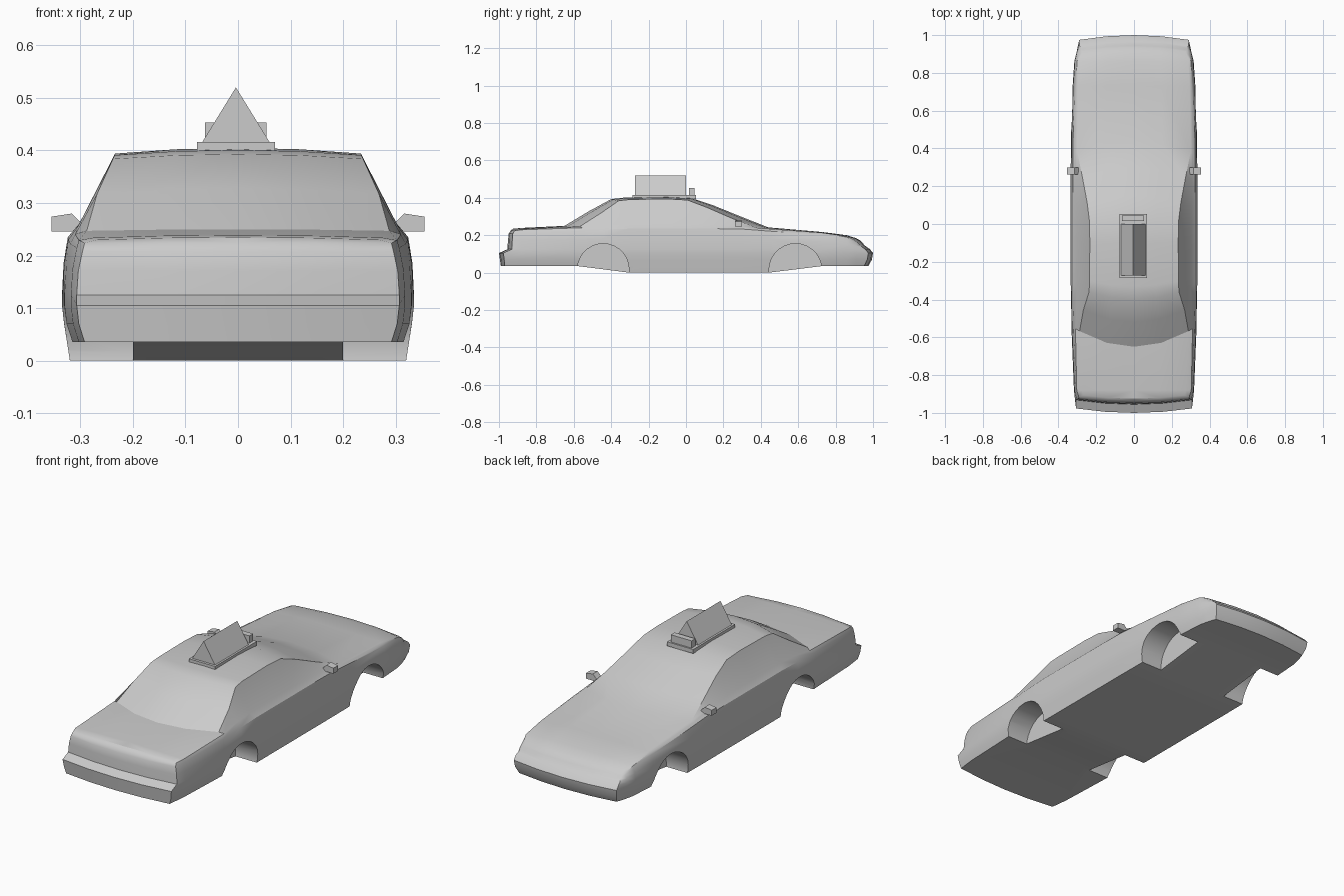
import bpy, bmesh, math
from mathutils import Matrix

if "Cube" in bpy.data.objects:
    bpy.data.objects.remove(bpy.data.objects["Cube"])

grey = bpy.data.materials.new("light grey")
grey.use_nodes = True
colour = (0.6, 0.6, 0.6, 1)
grey.diffuse_color = colour
grey.node_tree.nodes["Principled BSDF"].inputs["Base Color"].default_value = colour


def finish(name, bm, angle=None):
    bmesh.ops.recalc_face_normals(bm, faces=bm.faces)
    mesh = bpy.data.meshes.new(name)
    bm.to_mesh(mesh)
    bm.free()
    mesh.materials.append(grey)
    ob = bpy.data.objects.new(name, mesh)
    bpy.context.collection.objects.link(ob)
    if angle:
        smooth(ob, angle)
    return ob


def smooth(ob, angle):
    bpy.ops.object.select_all(action='DESELECT')
    ob.select_set(True)
    bpy.context.view_layer.objects.active = ob
    bpy.ops.object.shade_smooth_by_angle(angle=math.radians(angle))


def prism(name, outline, y0, y1):
    """Extrude an (x, z) outline along y."""
    bm = bmesh.new()
    ends = [[bm.verts.new((x, y, z)) for x, z in outline] for y in (y0, y1)]
    bm.faces.new(ends[0])
    bm.faces.new(ends[1])
    n = len(outline)
    for i in range(n):
        j = (i + 1) % n
        bm.faces.new((ends[0][i], ends[0][j], ends[1][j], ends[1][i]))
    return finish(name, bm)


def box(name, x0, x1, y0, y1, z0, z1):
    return prism(name, [(x0, z0), (x1, z0), (x1, z1), (x0, z1)], y0, y1)


def half_section(y, y_low, floor, w, zs, wg, zg, we, ze, zt, bow):
    """Half cross-section: floor, flank, shoulder, glass base, roof edge, crown."""
    low = [(0, floor), (w / 2 - .0075, floor), (w - .015, floor), (w - .004, .07),
           (w, .105), (w, .125), (w - .003, .125 + .55 * (zs - .125)), (w - .011, zs)]
    high = [(wg, zg), (we, ze), (we / 2, zt - .25 * (zt - ze)), (0, zt)]
    return ([(x, y_low, z) for x, z in low] +
            [(x, y - bow * x * x, z) for x, z in high])


def end_section(profile, bow, *sizes):
    """Close an end: each row takes its own y from the end profile."""
    pts = half_section(0, 0, *sizes, 0)
    ys = [profile[0]] * 2 + profile + [profile[-1]] * 2
    return [(x, y - bow * x * x, z) for (x, _, z), y in zip(pts, ys)]


# y, low y, floor, half width, shoulder z, glass base x z, roof edge x z, top z, bow
stations = [
    (-.88, -.88, .035, .318, .215, .303, .229, .275, .234, .239, 0),
    (-.65, -.578, .035, .330, .222, .310, .240, .288, .247, .250, -1),
    (-.52, -.44, .0175, .334, .230, .305, .255, .268, .318, .328, -.9),
    (-.40, -.305, 0, .335, .235, .302, .260, .238, .384, .393, -.7),
    (-.33, -.24, 0, .335, .235, .302, .261, .235, .391, .401, -.5),
    (-.10, -.10, 0, .335, .235, .302, .261, .234, .394, .405, 0),
    (.03, .03, 0, .335, .235, .302, .260, .235, .388, .399, .4),
    (.15, .15, 0, .335, .235, .303, .258, .248, .348, .358, .6),
    (.30, .30, 0, .335, .233, .306, .252, .274, .288, .297, .65),
    (.44, .444, 0, .334, .222, .312, .234, .300, .239, .242, .65),
    (.73, .727, .035, .325, .200, .306, .210, .294, .213, .217, 0),
    (.86, .86, .035, .316, .178, .302, .190, .288, .195, .200, 0),
    (.91, .91, .035, .304, .160, .292, .172, .280, .178, .184, .2),
]
tail = [-.99, -.995, -1, -.955, -.952, -.948, -.938, -.925]
nose = [.975, .994, 1, .984, .967, .955, .945, .935]
sections = ([end_section(tail, -.25, .035, .307, .208, .292, .224, .268, .230, .235)]
            + [half_section(*s) for s in stations]
            + [end_section(nose, .3, .035, .290, .146, .282, .158, .274, .165, .170)])

# Car body shell: loft half, cap both ends, mirror
bm = bmesh.new()
rings = [[bm.verts.new(p) for p in s] for s in sections]
for a, b in zip(rings, rings[1:]):
    for i in range(len(a) - 1):
        bm.faces.new((a[i], a[i + 1], b[i + 1], b[i]))
for ring, k in ((rings[0], -.25), (rings[-1], .3)):
    rows = [ring[0:3]]
    for v in ring[3:9]:
        x, y, z = v.co
        centre = y + k * x * x
        rows.append([bm.verts.new((0, centre, z)),
                     bm.verts.new((x / 2, centre - k * x * x / 4, z)), v])
    rows.append([ring[11], ring[10], ring[9]])
    for a, b in zip(rows, rows[1:]):
        for i in range(2):
            bm.faces.new((a[i], a[i + 1], b[i + 1], b[i]))
other = bmesh.ops.duplicate(bm, geom=bm.verts[:] + bm.edges[:] + bm.faces[:])["geom"]
for v in other:
    if isinstance(v, bmesh.types.BMVert):
        v.co.x = -v.co.x
bmesh.ops.remove_doubles(bm, verts=bm.verts, dist=.0005)
body = finish("car_body", bm)

# Wheel arches cut into the flanks
for y, r in ((-.4425, .138), (.585, .1415)):
    for side in (-1, 1):
        bm = bmesh.new()
        bmesh.ops.create_cone(
            bm, cap_ends=True, segments=28, radius1=r, radius2=r, depth=.2,
            matrix=Matrix.Translation((side * .3, y, .155 - r))
            @ Matrix.Rotation(math.pi / 2, 4, 'Y'))
        cutter = finish("arch_cutter", bm)
        cutter.hide_render = True
        mod = body.modifiers.new("arch", 'BOOLEAN')
        mod.operation = 'DIFFERENCE'
        mod.solver = 'EXACT'
        mod.object = cutter
        bpy.context.view_layer.objects.active = body
        bpy.ops.object.modifier_apply(modifier=mod.name)
        bpy.data.objects.remove(cutter)
smooth(body, 28)

# Roof sign
box("sign_base", -.078, .070, -.285, .053, .395, .416)
prism("sign_wedge", [(-.068, .416), (.060, .416), (-.004, .52)], -.272, 0)
box("sign_lamp", -.063, .054, .015, .045, .414, .453)

# Door mirrors
mirror = [(.293, .258), (.312, .246), (.355, .246), (.355, .274), (.316, .280), (.302, .266)]
for name, side in (("left_mirror", 1), ("right_mirror", -1)):
    prism(name, [(side * x, z) for x, z in mirror], .262, .300)
